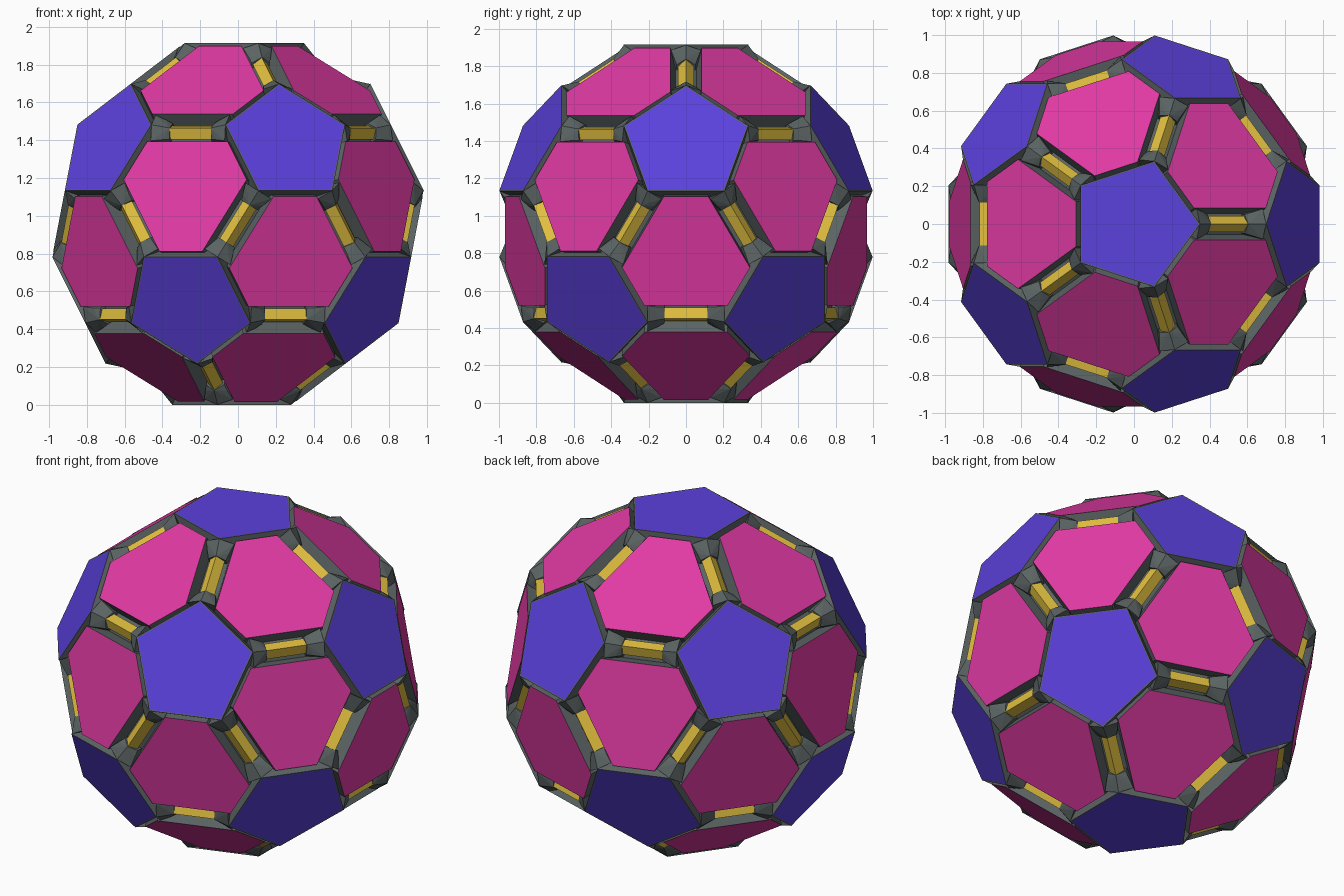
import bpy, bmesh
from math import sin, cos, pi, atan
from mathutils import Vector

if "Cube" in bpy.data.objects:
    bpy.data.objects.remove(bpy.data.objects["Cube"])

EDGE = 0.4115                    # edge of the truncated icosahedron
R = 0.95106 * 3 * EDGE           # radius of the parent icosahedron
H = 3 * EDGE * 0.8660            # height of a parent triangle
GROOVE, SEAM = 0.09, 0.03        # hexagon insets
DEPTH = 0.08                     # groove depth
CENTRE = Vector((0, 0, 0.9575))


def material(name, rgb):
    m = bpy.data.materials.new(name)
    m.diffuse_color = (*rgb, 1)
    m.use_nodes = True
    m.node_tree.nodes["Principled BSDF"].inputs["Base Color"].default_value = m.diffuse_color
    return m


grey = material("dark_grey", (0.105, 0.125, 0.125))
blue = material("blue", (0.105, 0.052, 0.72))
pink = material("pink", (0.75, 0.042, 0.37))
gold = material("gold", (0.75, 0.52, 0.05))


def finish(bm, name, *mats):
    bmesh.ops.recalc_face_normals(bm, faces=bm.faces)
    me = bpy.data.meshes.new(name)
    bm.to_mesh(me)
    bm.free()
    for m in mats:
        me.materials.append(m)
    ob = bpy.data.objects.new(name, me)
    ob.location = CENTRE
    bpy.context.collection.objects.link(ob)


def hull(bm, pts):
    vs = [bm.verts.new(p) for p in pts]
    out = bmesh.ops.convex_hull(bm, input=vs)
    spare = [v for v in out["geom_interior"] if isinstance(v, bmesh.types.BMVert)]
    bmesh.ops.delete(bm, geom=spare, context='VERTS')


def plate(bm, pts, n, depth, rim=0.0):
    """Grey prism below a coloured top face, with an optional grey rim."""
    mid = sum(pts, Vector()) / len(pts)
    inner = [mid + (p - mid) * (1 - rim) for p in pts]
    top = [bm.verts.new(p) for p in inner]
    bot = [bm.verts.new(p - n * depth) for p in pts]
    bm.faces.new(top).material_index = 1
    bm.faces.new(bot[::-1])
    ring = [bm.verts.new(p) for p in pts] if rim else top
    for i in range(len(pts)):
        j = (i + 1) % len(pts)
        bm.faces.new((ring[i], bot[i], bot[j], ring[j]))
        if rim:
            bm.faces.new((top[i], ring[i], ring[j], top[j]))


# Parent icosahedron with one corner straight up
e = atan(0.5)
ico = [Vector((0, 0, R)), Vector((0, 0, -R))]
for s, off in ((1, 0), (-1, pi / 5)):
    for k in range(5):
        a = off + k * 2 * pi / 5
        ico.append(R * Vector((cos(e) * cos(a), cos(e) * sin(a), s * sin(e))))
near = lambda i, j: i != j and (ico[i] - ico[j]).length < 3.1 * EDGE
edges = [(i, j) for i in range(12) for j in range(i) if near(i, j)]
tris = [(i, j, k) for i, j in edges for k in range(j) if near(i, k) and near(j, k)]

# Core under the panels
bm = bmesh.new()
scale = 1 - DEPTH / (2.267 * EDGE)
hull(bm, [(ico[i] * 2 + ico[j]) / 3 * scale for a in edges for i, j in (a, a[::-1])])
bmesh.ops.dissolve_limit(bm, angle_limit=0.01, verts=bm.verts, edges=bm.edges)
finish(bm, "core", grey)

# Pentagon panels
bm = bmesh.new()
for i in range(12):
    n = ico[i].normalized()
    ref = n.orthogonal()
    ring = [j for j in range(12) if near(i, j)]
    ring.sort(key=lambda j: (1 if ref.dot(ico[j]) > 0 else -1) *
              n.cross(ref).angle(ico[j] - n * n.dot(ico[j])))
    plate(bm, [(ico[i] * 2 + ico[j]) / 3 for j in ring], n, DEPTH + 0.01, 0.025)
finish(bm, "pentagon_panels", grey, blue)

# Hexagon panels: wide inset beside other hexagons, narrow beside pentagons
bm = bmesh.new()
big, small = 2 / 3 - SEAM / H, GROOVE / H
for i, j, k in tris:
    pts = []
    for a, b, c in ((i, k, j), (j, i, k), (k, j, i)):
        for b2, c2 in ((b, c), (c, b)):
            pts.append(ico[a] * big + ico[b2] * (1 - big - small) + ico[c2] * small)
    n = (ico[i] + ico[j] + ico[k]).normalized()
    plate(bm, pts, n, DEPTH + 0.01)
finish(bm, "hexagon_panels", grey, pink)

# Ridged gold bars and grey corner blocks in the grooves
bars, blocks = bmesh.new(), bmesh.new()
for i, j in edges:
    mid = (ico[i] + ico[j]) / 2
    n, u = mid.normalized(), (ico[j] - ico[i]).normalized()
    w = n.cross(u)
    at = lambda t, x, d: mid + u * t + w * x - n * d
    hull(bars, [at(t, x, d) for t in (-0.118, 0.118)
                for x, d in ((0, 0.036), (0.042, 0.08), (-0.042, 0.08), (0, 0.11))])
    for s in (-1, 1):
        pts = []
        for t, top, half, side in ((EDGE / 2, 0.002, 0.08, 0.034),
                                   (0.15, 0.032, 0.062, 0.052),
                                   (0.115, 0.034, 0.05, 0.07)):
            pts += [at(s * t, 0, top)]
            pts += [at(s * t, x, d) for x in (-half, half) for d in (side, 0.105)]
        hull(blocks, pts)
finish(bars, "groove_bars", gold)
finish(blocks, "corner_blocks", grey)
